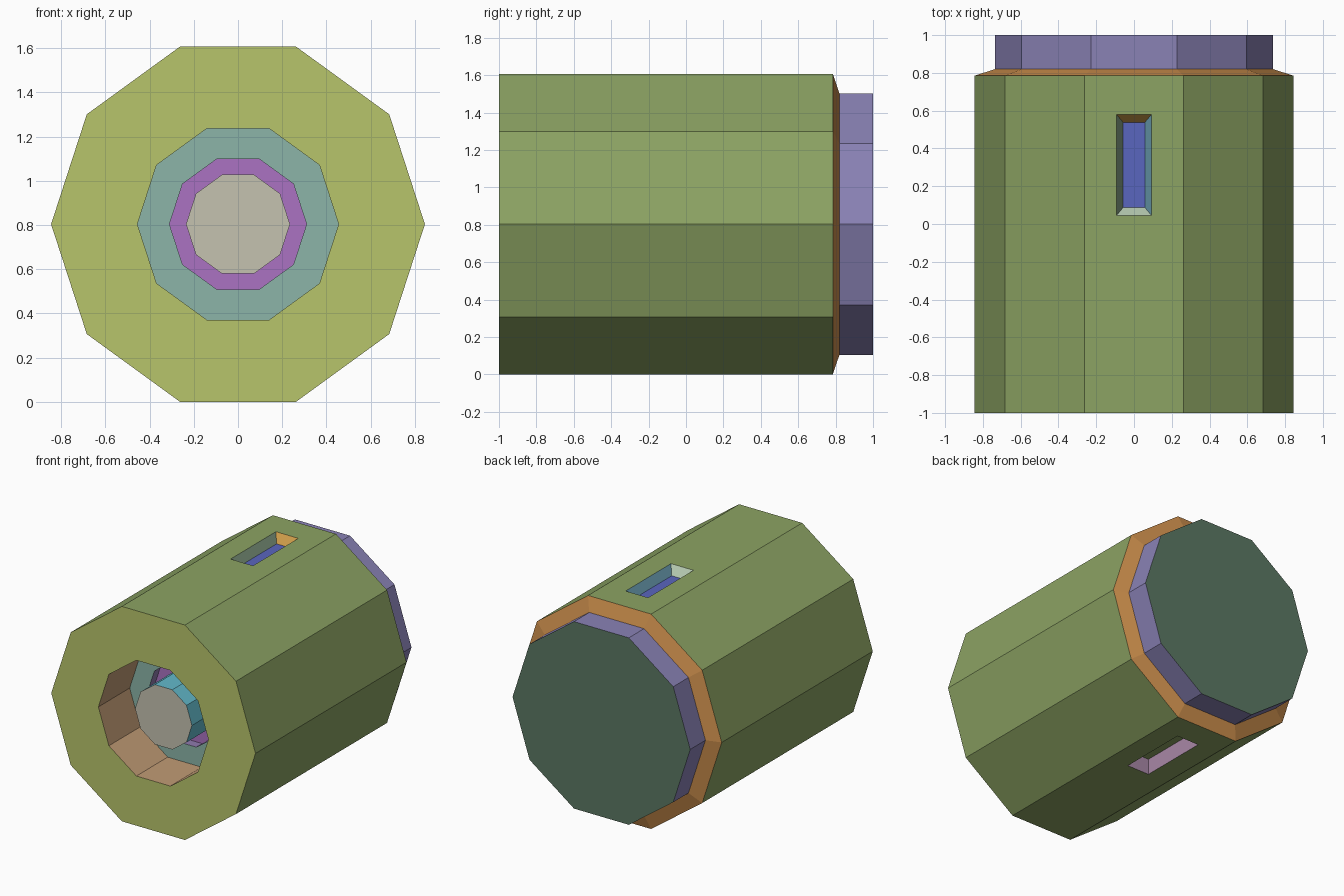
import bpy, bmesh
from math import cos, sin, pi
from mathutils import Color

if "Cube" in bpy.data.objects:
    bpy.data.objects.remove(bpy.data.objects["Cube"])

SIDES = 10
R = 0.845
ZC = R * sin(2 * pi / 5)      # axis height so the lowest facet rests on z = 0

# One shared palette (sRGB values), so material indices survive the slot cutting
PALETTE = {
    "front_olive": (0.72, 0.77, 0.42), "wall_green": (0.55, 0.64, 0.39),
    "chamfer_orange": (0.80, 0.56, 0.30), "cap_violet": (0.54, 0.51, 0.71),
    "cap_dark_green": (0.36, 0.47, 0.39), "ledge_teal": (0.55, 0.71, 0.66),
    "recess_purple": (0.67, 0.45, 0.76), "pin_beige": (0.77, 0.76, 0.69),
    "bore_tan": (0.76, 0.61, 0.46), "step_lavender": (0.56, 0.48, 0.68),
    "pin_cyan": (0.39, 0.73, 0.80), "slot_blue": (0.35, 0.40, 0.75),
    "slot_sage": (0.52, 0.62, 0.52), "slot_teal": (0.43, 0.64, 0.72),
    "slot_orange": (0.83, 0.63, 0.30), "slot_pale": (0.73, 0.81, 0.71),
    "slot_pink": (0.66, 0.53, 0.65),
}
NAMES = list(PALETTE)
MATERIALS = []
for name, rgb in PALETTE.items():
    mat = bpy.data.materials.new(name)
    mat.diffuse_color = (*Color(rgb).from_srgb_to_scene_linear(), 1)
    mat.use_nodes = True
    mat.node_tree.nodes["Principled BSDF"].inputs["Base Color"].default_value = mat.diffuse_color
    MATERIALS.append(mat)


def add_object(name, bm):
    bmesh.ops.recalc_face_normals(bm, faces=bm.faces[:])
    mesh = bpy.data.meshes.new(name)
    bm.to_mesh(mesh)
    bm.free()
    for mat in MATERIALS:
        mesh.materials.append(mat)
    obj = bpy.data.objects.new(name, mesh)
    bpy.context.collection.objects.link(obj)
    return obj


def face(bm, verts, colour):
    bm.faces.new(verts).material_index = NAMES.index(colour)


def turned(name, profile, bands, caps):
    """Ten-sided solid about the y axis from (radius, y) points, capped at both ends."""
    bm = bmesh.new()
    rings = [[bm.verts.new((r * cos(2 * pi * i / SIDES), y, ZC + r * sin(2 * pi * i / SIDES)))
              for i in range(SIDES)] for r, y in profile]
    for a, b, colour in zip(rings, rings[1:], bands):
        for i in range(SIDES):
            j = (i + 1) % SIDES
            face(bm, (a[i], a[j], b[j], b[i]), colour)
    face(bm, rings[0], caps[0])
    face(bm, rings[-1], caps[1])
    return add_object(name, bm)


def slot_cutter(name, inner, outer, floor, sides, y=0.3125):
    """Box between two rectangles (z, half x, half y); side colours run front, right, back, left."""
    bm = bmesh.new()
    loops = [[bm.verts.new((sx * hx, y + sy * hy, z))
              for sx, sy in ((-1, -1), (1, -1), (1, 1), (-1, 1))]
             for z, hx, hy in (inner, outer)]
    for i, colour in enumerate(sides):
        j = (i + 1) % 4
        face(bm, (loops[0][i], loops[0][j], loops[1][j], loops[1][i]), colour)
    face(bm, loops[0], floor)
    face(bm, loops[1], floor)
    obj = add_object(name, bm)
    obj.hide_render = True
    return obj


# Casing: centre pin, stepped front recess, outer wall, rear chamfer and end cap
casing = turned("casing", [
    (0.235, -0.88), (0.235, -0.56),     # centre pin
    (0.31, -0.56), (0.31, -0.63),       # inner step
    (0.455, -0.63), (0.455, -1.0),      # front bore
    (R, -1.0), (R, 0.785),              # outer wall
    (0.735, 0.82), (0.735, 1.0),        # chamfer and end cap
], ["pin_cyan", "recess_purple", "step_lavender", "ledge_teal", "bore_tan",
    "front_olive", "wall_green", "chamfer_orange", "cap_violet"],
    ("pin_beige", "cap_dark_green"))

# Bevelled slot on top, straight slot underneath
top = 2 * ZC
cutters = [
    slot_cutter("top_slot_cutter", (top - 0.065, 0.057, 0.225), (top + 0.065, 0.129, 0.311),
                "slot_blue", ("slot_pale", "slot_teal", "slot_orange", "slot_sage")),
    slot_cutter("bottom_slot_cutter", (0.12, 0.093, 0.268), (-0.1, 0.093, 0.268),
                "wall_green", ("slot_pink",) * 4),
]
bpy.context.view_layer.objects.active = casing
for cutter in cutters:
    mod = casing.modifiers.new(cutter.name, 'BOOLEAN')
    mod.operation = 'DIFFERENCE'
    mod.solver = 'EXACT'
    mod.object = cutter
    bpy.ops.object.modifier_apply(modifier=mod.name)
for cutter in cutters:
    bpy.data.objects.remove(cutter, do_unlink=True)
